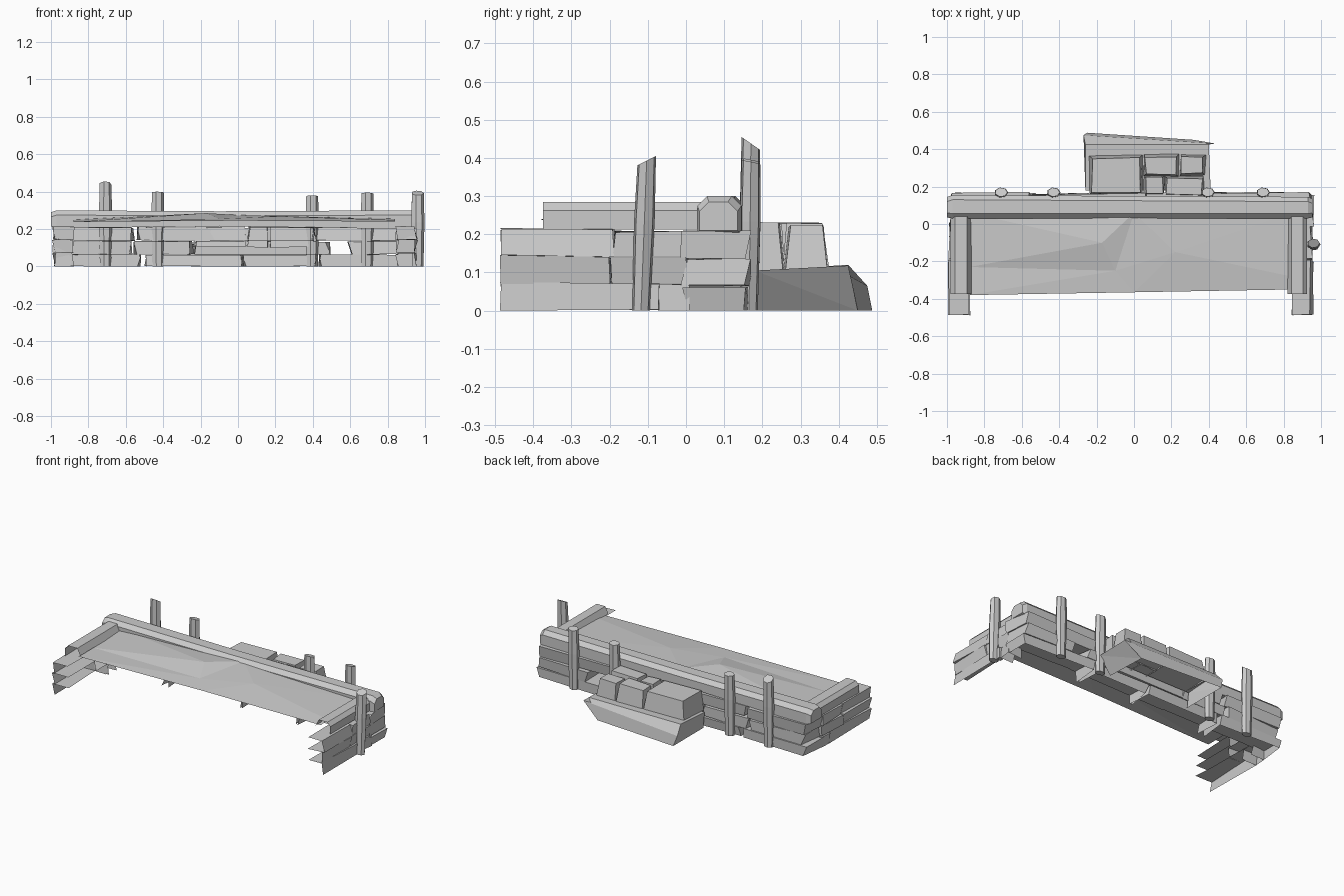
import bpy, bmesh, math, random
from mathutils import Vector

random.seed(4)
if "Cube" in bpy.data.objects:
    bpy.data.objects.remove(bpy.data.objects["Cube"])

grey = bpy.data.materials.new("plain_grey")
grey.use_nodes = True
COLOUR = (0.6, 0.6, 0.6, 1)
grey.diffuse_color = COLOUR
grey.node_tree.nodes["Principled BSDF"].inputs["Base Color"].default_value = COLOUR

DIRS = {"front": Vector((0, -1, 0)), "left": Vector((1, 0, 0)),
        "right": Vector((-1, 0, 0)), "bottom": Vector((0, 0, -1))}


def finish(name, bm):
    mesh = bpy.data.meshes.new(name)
    bm.to_mesh(mesh)
    bm.free()
    mesh.materials.append(grey)
    ob = bpy.data.objects.new(name, mesh)
    bpy.context.scene.collection.objects.link(ob)
    return ob


def drop_faces(bm, sides):
    bm.normal_update()
    gone = [f for f in bm.faces if any(f.normal.dot(DIRS[s]) > 0.75 for s in sides)]
    bmesh.ops.delete(bm, geom=gone, context="FACES")


def block(name, xs, ys, zs, rough=(0, 0, 0), taper=0, open_sides=()):
    """Hand-hewn box with uneven corners and hidden sides left open."""
    bm = bmesh.new()
    bmesh.ops.create_cube(bm, size=1)
    drop_faces(bm, open_sides)
    ranges = (xs, ys, zs)
    for v in bm.verts:
        sign = v.co.copy()
        for i, (a, b) in enumerate(ranges):
            v.co[i] = (a if sign[i] < 0 else b) + random.uniform(-1, 1) * rough[i]
        if sign.z > 0:
            v.co.x -= taper * (1 if sign.x > 0 else -1)
            v.co.y -= taper * (1 if sign.y > 0 else -1)
        v.co.z = max(0, v.co.z)
    return finish(name, bm)


def loft(name, rings, closed=True):
    """Skin between successive rows of points, capped when the rows are closed."""
    bm = bmesh.new()
    rows = [[bm.verts.new(p) for p in ring] for ring in rings]
    n = len(rows[0])
    for a, b in zip(rows, rows[1:]):
        for i in range(n if closed else n - 1):
            j = (i + 1) % n
            bm.faces.new((a[i], a[j], b[j], b[i]))
    if closed:
        bm.faces.new(rows[0])
        bm.faces.new(rows[-1])
    bmesh.ops.recalc_face_normals(bm, faces=bm.faces)
    return finish(name, bm)


def chamfered(w0, w1, z0, z1, c):
    return [(w0, z0), (w1, z0), (w1, z1 - c), (w1 - c, z1), (w0 + c, z1), (w0, z1 - c)]


# Long rear top beam
rear = [(-1.0, 0.035, 0.145, 0.215, 0.29), (-0.97, 0.03, 0.155, 0.205, 0.3),
        (-0.1, 0.03, 0.15, 0.215, 0.295), (0.93, 0.03, 0.145, 0.2, 0.3),
        (0.955, 0.035, 0.135, 0.21, 0.285)]
loft("rear_top_beam", [[(x, y, z) for y, z in chamfered(a, b, c, d, 0.025)]
                       for x, a, b, c, d in rear])

# Short side top beams, open underneath
for side, outer, inner in (("right", -0.98, -0.87), ("left", 0.925, 0.82)):
    c = math.copysign(0.022, inner - outer)
    profile = [(outer, 0.212), (outer, 0.262), (outer + c, 0.285),
               (inner - c, 0.285), (inner, 0.243)]
    loft(side + "_top_beam", [[(x, y, z) for x, z in profile] for y in (-0.375, 0.06)],
         closed=False)

# Soil sheet: a fan of facets around two low mounds
bm = bmesh.new()
spots = {"back_r": (-0.88, 0.06, 0.25), "back_m": (0, 0.06, 0.275), "back_l": (0.84, 0.06, 0.255),
         "side_r": (-0.88, -0.23, 0.238), "mound_r": (-0.17, -0.1, 0.285),
         "dip": (-0.1, -0.25, 0.254), "mound_l": (0.22, -0.15, 0.268),
         "side_l": (0.84, -0.28, 0.248), "front_r": (-0.88, -0.38, 0.238),
         "front_m": (0, -0.365, 0.245), "front_l": (0.84, -0.35, 0.24)}
v = {key: bm.verts.new(p) for key, p in spots.items()}
for facet in ("back_r side_r mound_r", "back_r mound_r back_m", "side_r dip mound_r",
              "side_r front_r dip", "front_r front_m dip", "mound_r dip back_m",
              "dip mound_l back_m", "dip front_m mound_l", "back_m mound_l back_l",
              "mound_l side_l back_l", "mound_l front_m side_l", "front_m front_l side_l"):
    bm.faces.new([v[key] for key in facet.split()])
finish("soil", bm)

# Rear wall: three courses of split planks
courses = [((0.0, 0.063), (-0.97, -0.53, -0.5, 0.02, 0.03, 0.42, 0.44, 0.95)),
           ((0.066, 0.134), (-0.95, -0.57, -0.55, -0.25, -0.23, 0.48, 0.6, 0.94)),
           ((0.138, 0.208), (-0.97, -0.56, -0.53, 0.05, 0.06, 0.4, 0.41, 0.95))]
for level, (zs, cuts) in enumerate(courses):
    hidden = ("front", "bottom") if level == 0 else ("front",)
    for k in range(0, len(cuts), 2):
        block(f"rear_plank_{level}_{k // 2}", cuts[k:k + 2], (-0.005, 0.16), zs,
              (0.015, 0.012, 0.003), open_sides=hidden)

# Side walls: front and rear plank in each course
for side, sx, inner in (("right", -1, "left"), ("left", 1, "right")):
    for level, zs in enumerate(((0.0, 0.073), (0.073, 0.143), (0.143, 0.213))):
        outer = 0.985 if sx < 0 else 0.95
        xs = sorted((sx * outer, sx * (outer - 0.1)))
        split = (-0.07, -0.2, -0.19)[level]
        under = ("bottom",) if level == 0 else ()
        block(f"{side}_front_plank_{level}", xs, (-0.486, split), zs,
              (0.012, 0.003, 0.003), open_sides=("front", inner) + under)
        block(f"{side}_rear_plank_{level}", xs, (split, 0.005), (zs[0], zs[1] - 0.006),
              (0.01, 0.006, 0.003), open_sides=(inner,) + under)


# Round stakes with slanted tops
def stake(name, x, y, height, slope, lean=0.0, radius=0.037):
    rings = []
    for z, scale in ((0, 0.85), (height * 0.6, 1), (height, 0.9)):
        ring = []
        for k in range(7):
            a = math.tau * k / 7
            dx, dy = radius * scale * math.cos(a), 0.75 * radius * scale * math.sin(a)
            tip = slope * dy if z == height else 0
            ring.append((x + dx, y + dy + lean * z / height, z + tip))
        rings.append(ring)
    loft(name, rings)


for i, (x, h, s) in enumerate(((-0.71, 0.438, -0.7), (-0.43, 0.395, -0.2),
                               (0.395, 0.375, -0.2), (0.69, 0.39, -0.2))):
    stake(f"rear_stake_{i}", x, 0.165, h, s, 0.005)
stake("side_stake", 0.96, -0.118, 0.393, 0.5, 0.015)

# Lower step: hollow slab, undercut at its left end, with a sloping rear edge
right_end = [(-0.25, 0.18, 0), (-0.26, 0.18, 0.105), (-0.26, 0.425, 0.12),
             (-0.27, 0.475, 0.065), (-0.25, 0.488, 0)]
left_end = [(0.33, 0.18, 0), (0.41, 0.18, 0.105), (0.4, 0.425, 0.118),
            (0.435, 0.43, 0.09), (0.32, 0.45, 0)]
bm = bmesh.new()
a, b = ([bm.verts.new(p) for p in end] for end in (right_end, left_end))
for i in range(1, 4):
    bm.faces.new((a[i], b[i], b[i + 1], a[i + 1]))
for end in (a, b):
    bm.faces.new((end[0], end[1], end[4]))
    bm.faces.new(end[1:])
bmesh.ops.recalc_face_normals(bm, faces=bm.faces)
finish("lower_step", bm)

# Upper step: one large stone and four small ones
stones = [((-0.24, 0.05), (0.15, 0.37), 0.23, 0.02), ((0.055, 0.24), (0.255, 0.37), 0.228, 0.01),
          ((0.245, 0.385), (0.257, 0.37), 0.222, 0.012), ((0.055, 0.165), (0.15, 0.254), 0.222, 0.008),
          ((0.165, 0.375), (0.15, 0.256), 0.23, 0.01)]
for i, (xs, ys, top, taper) in enumerate(stones):
    block(f"step_stone_{i}", xs, ys, (0.105, top), (0.008, 0.006, 0.004), taper,
          ("bottom",))
